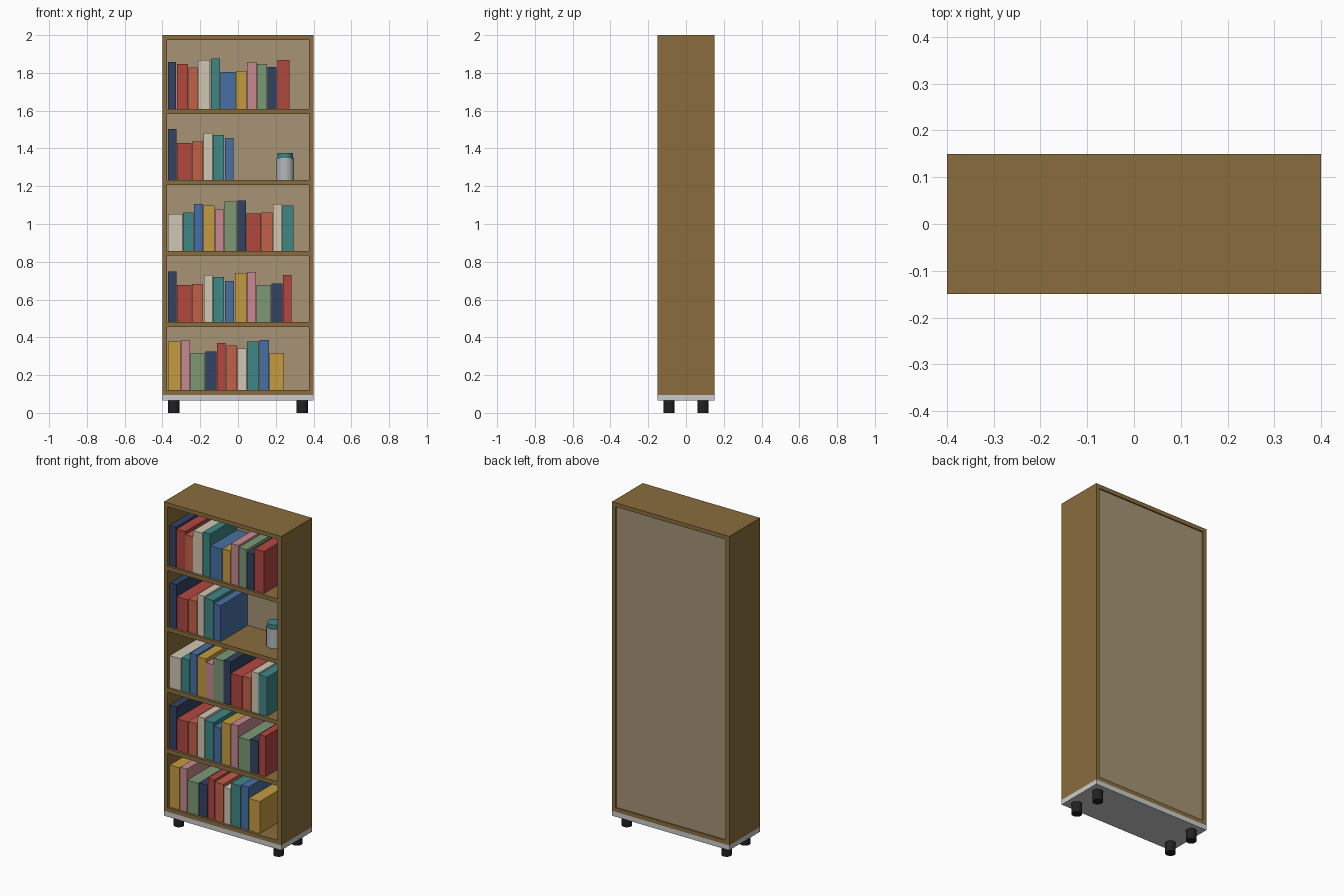
import bpy, math

if "Cube" in bpy.data.objects:
    bpy.data.objects.remove(bpy.data.objects["Cube"])

COLORS = {
    'wood': (0.54, 0.43, 0.24), 'panel': (0.65, 0.58, 0.46),
    'black': (0.13, 0.13, 0.14), 'jar': (0.70, 0.72, 0.74),
    'N': (0.20, 0.26, 0.38), 'R': (0.70, 0.28, 0.25), 'O': (0.76, 0.38, 0.29),
    'C': (0.82, 0.78, 0.70), 'T': (0.24, 0.53, 0.52), 'B': (0.28, 0.44, 0.64),
    'Y': (0.77, 0.61, 0.25), 'P': (0.78, 0.54, 0.56), 'G': (0.49, 0.60, 0.46),
}


def linear(c):
    return ((c + 0.055) / 1.055) ** 2.4


MATS = {}
for key, rgb in COLORS.items():
    MATS[key] = bpy.data.materials.new(key)
    MATS[key].diffuse_color = (*[linear(c) for c in rgb], 1)


def finish(name, mat):
    ob = bpy.context.object
    ob.name = name
    if mat:
        ob.data.materials.append(MATS[mat])
    return ob


def box(name, x, y, z, mat=None):
    """Box from (min, max) pairs on each axis."""
    bpy.ops.mesh.primitive_cube_add(size=1, location=[sum(r) / 2 for r in (x, y, z)])
    ob = bpy.context.object
    for v in ob.data.vertices:
        for i, r in enumerate((x, y, z)):
            v.co[i] *= r[1] - r[0]
    return finish(name, mat)


def cylinder(name, x, y, z, radius, mat, sides):
    bpy.ops.mesh.primitive_cylinder_add(vertices=sides, radius=radius, depth=z[1] - z[0],
                                        location=(x, y, sum(z) / 2))
    finish(name, mat)
    bpy.ops.object.shade_smooth_by_angle(angle=math.radians(40))


W, D, T = 0.40, 0.15, 0.025
BASE, TOP = 0.095, 2.0
SHELVES = [0.12, 0.481, 0.857, 1.232, 1.608]   # shelf top heights

# carcass: sides, top, shelves, recessed back panel
for side, s in (('left', -1), ('right', 1)):
    box(side + '_side', sorted((s * W, s * (W - T))), (-D, D), (BASE, TOP), 'wood')
box('top_board', (-W + T, W - T), (-D, D), (TOP - T, TOP), 'wood')
box('bottom_board', (-W + T, W - T), (-D, D), (BASE, SHELVES[0]), 'wood')
for i, z in enumerate(SHELVES[1:]):
    box(f'shelf_{i + 1}', (-W + T, W - T), (-D, 0.13), (z - T, z), 'wood')
box('back_panel', (-W + T, W - T), (0.13, 0.142), (SHELVES[0], TOP - T), 'panel')

# base plate and feet
box('base_plate', (-W, W), (-D, D), (0.065, BASE))
for x in (-0.34, 0.34):
    for y in (-0.09, 0.09):
        cylinder('foot', x, y, (0, 0.065), 0.03, 'black', 16)

# books, bottom shelf first: colours, then (pitch, height) in thousandths
ROWS = [
    ('YPGNROCTBY', [70, 259, 50, 265, 79, 198, 61, 204, 49, 249, 60, 238, 49, 220,
                    68, 259, 53, 265, 78, 198]),
    ('NROCTBYPGNR', [48, 267, 79, 196, 63, 201, 49, 249, 62, 238, 53, 217, 65, 259,
                     51, 265, 79, 196, 60, 204, 47, 249]),
    ('CTBYPGNROCT', [79, 196, 59, 204, 50, 249, 61, 241, 51, 220, 68, 262, 49, 267,
                     79, 198, 61, 204, 50, 249, 60, 241]),
    ('NROCTB', [48, 270, 79, 198, 62, 204, 49, 249, 63, 240, 49, 222]),
    ('NROCTBYPGNR', [47, 249, 62, 238, 51, 220, 67, 259, 51, 268, 83, 196, 57, 201,
                     53, 249, 57, 238, 51, 222, 67, 259]),
]
for z, (colors, dims) in zip(SHELVES, ROWS):
    x = -0.371
    for c, pitch, height in zip(colors, dims[::2], dims[1::2]):
        box('book', (x, x + pitch / 1000 - 0.003), (-0.135, 0.125), (z, z + height / 1000), c)
        x += pitch / 1000

# jar with lid
cylinder('jar', 0.25, 0, (1.232, 1.35), 0.047, 'jar', 20)
cylinder('jar_lid', 0.25, 0, (1.35, 1.375), 0.041, 'T', 20)

for m in bpy.data.materials:
    if m.users and not m.is_grease_pencil:
        m.use_nodes = True
        m.node_tree.nodes["Principled BSDF"].inputs["Base Color"].default_value = m.diffuse_color
